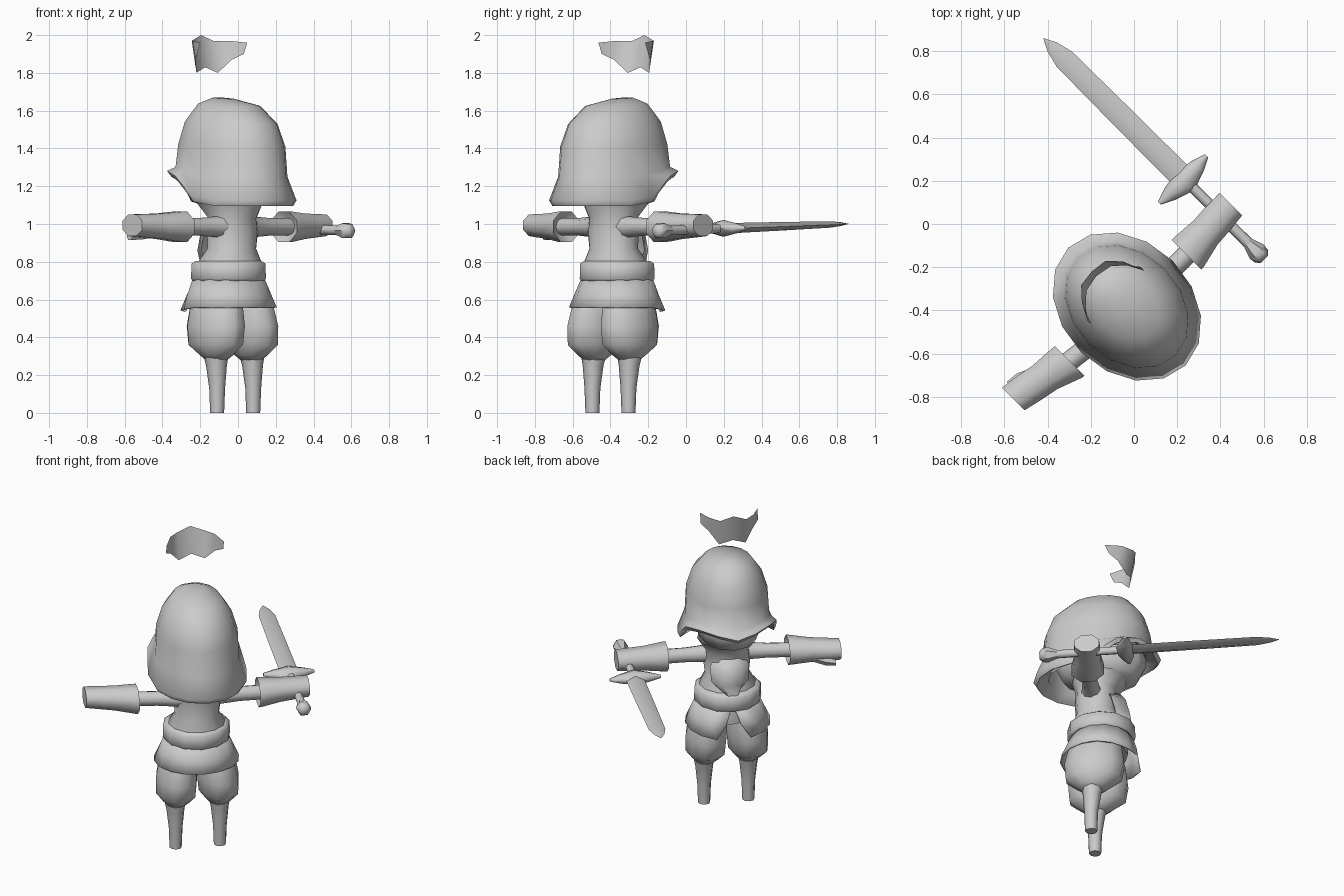
import bpy, bmesh
from math import sin, cos, pi, radians
from mathutils import Matrix

if "Cube" in bpy.data.objects:
    bpy.data.objects.remove(bpy.data.objects["Cube"])

# Figure faces local +Y with arms along X, then is turned and placed
PLACE = Matrix.Translation((-0.015, -0.4, 0)) @ Matrix.Rotation(pi / 4, 4, 'Z')

grey = bpy.data.materials.new("plain_grey")
grey.use_nodes = True
grey.diffuse_color = (0.6, 0.6, 0.6, 1)
grey.node_tree.nodes["Principled BSDF"].inputs["Base Color"].default_value = grey.diffuse_color
parts = []


def loft(name, rings, closed=True, caps=(True, True)):
    """Skin a list of equal-length point rings."""
    bm = bmesh.new()
    rows = [[bm.verts.new(p) for p in r] for r in rings]
    n = len(rows[0])
    for a, b in zip(rows, rows[1:]):
        for i in range(n if closed else n - 1):
            j = (i + 1) % n
            bm.faces.new((a[i], a[j], b[j], b[i]))
    if caps[0]:
        bm.faces.new(rows[0][::-1])
    if caps[1]:
        bm.faces.new(rows[-1])
    bmesh.ops.recalc_face_normals(bm, faces=bm.faces)
    mesh = bpy.data.meshes.new(name)
    bm.to_mesh(mesh)
    bm.free()
    mesh.transform(PLACE)
    mesh.materials.append(grey)
    ob = bpy.data.objects.new(name, mesh)
    bpy.context.collection.objects.link(ob)
    parts.append(ob)
    return ob


def ring(axis, at, a, b, ra, rb, n=10, turn=0.0):
    """Ellipse across an axis; a, b are its centre in the other two directions."""
    out = []
    for i in range(n):
        t = 2 * pi * i / n + turn
        u, v = a + ra * cos(t), b + rb * sin(t)
        out.append({'X': (at, u, v), 'Y': (u, at, v), 'Z': (u, v, at)}[axis])
    return out


# Helmet: half width, back, front, back height, front height; brim arches over the eyes
def helmet_ring(rx, back, front, zb, zf, n=16):
    out = []
    for i in range(n):
        t = 2 * pi * i / n
        y = (front + back) / 2 + (front - back) / 2 * sin(t)
        k = min(max((y + 0.05) / 0.28, 0), 1)
        k = k * k * (3 - 2 * k) * (1 + 0.3 * abs(sin(2 * t)))
        out.append((rx * cos(t), y, zb + (zf - zb) * k))
    return out


helmet = [(0.05, 0.03, 0.15, 1.66, 1.67), (0.145, -0.14, 0.23, 1.625, 1.635),
          (0.21, -0.25, 0.31, 1.53, 1.54), (0.247, -0.295, 0.345, 1.41, 1.42),
          (0.255, -0.31, 0.365, 1.25, 1.29), (0.30, -0.36, 0.41, 1.125, 1.245),
          (0.285, -0.34, 0.39, 1.095, 1.22), (0.23, -0.27, 0.32, 1.13, 1.25),
          (0.21, -0.24, 0.30, 1.35, 1.36)]
loft("helmet", [helmet_ring(*h) for h in helmet])

# Head inside the helmet
loft("head", [ring('Z', z, 0, 0.03 + s * 0.02, 0.2 * s, 0.27 * s, 12)
              for z, s in ((1.09, 0.5), (1.12, 0.85), (1.2, 1.0), (1.33, 0.98))])

# Curved fringe floating above the helmet
top, low = [], []
for x, yt, yl, zt, zl in ((0.175, 0.085, 0.11, 1.96, 1.90), (0.135, 0.185, 0.16, 1.97, 1.87),
                          (0.08, 0.245, 0.21, 1.97, 1.80), (0.0, 0.255, 0.225, 2.0, 1.83)):
    top.append((x, yt, zt))
    low.append((x, yl, zl))
for row in (top, low):
    row.extend([(-x, y, z) for x, y, z in row[2::-1]])
loft("floating_fringe", [top, low], closed=False, caps=(False, False))

# Torso with open collar, belt and front plate
loft("torso", [ring('Z', z, 0, y, rx, ry, 12) for z, y, rx, ry in (
    (0.6, 0.04, 0.18, 0.17), (0.80, 0.04, 0.175, 0.17), (0.87, 0.025, 0.135, 0.13),
    (0.96, 0.02, 0.145, 0.13), (1.03, 0.02, 0.135, 0.125), (1.11, 0.04, 0.185, 0.17))],
    caps=(True, False))
loft("belt", [ring('Z', z, 0, 0.05, r, r, 12) for z, r in (
    (0.695, 0.19), (0.71, 0.205), (0.79, 0.203), (0.805, 0.18))])
plate = []
for z, w, y in ((0.80, 0.06, 0.235), (0.86, 0.115, 0.225), (0.95, 0.12, 0.20), (1.0, 0.08, 0.165)):
    back = y - 0.085
    plate.append([(-w, back, z), (-w * 0.5, y, z), (w * 0.5, y, z), (w, back, z),
                  (w * 0.5, back, z), (-w * 0.5, back, z)])
loft("chest_plate", plate)


# Skirt, split at the front
def skirt_ring(z, rx, ry, gap, dip, n=14):
    out = []
    for i in range(n + 1):
        t = pi / 2 + gap + (2 * pi - 2 * gap) * i / n
        edge = max(sin(t), 0) * dip
        out.append((rx * cos(t), 0.05 + ry * sin(t), z - edge))
    return out


skirt = loft("skirt", [skirt_ring(0.72, 0.19, 0.185, radians(3), 0),
                       skirt_ring(0.63, 0.23, 0.22, radians(12), 0.01),
                       skirt_ring(0.56, 0.26, 0.25, radians(24), 0.025)],
             closed=False, caps=(False, False))
solid = skirt.modifiers.new("thickness", 'SOLIDIFY')
solid.thickness = 0.01

for side, word in ((1, "left"), (-1, "right")):
    # Baggy trousers and tapering shins
    loft(word + "_trouser", [ring('Z', z, side * x, y, rx, ry) for z, x, y, rx, ry in (
        (0.28, 0.13, 0.01, 0.055, 0.06), (0.305, 0.13, 0.01, 0.08, 0.10),
        (0.36, 0.13, 0.015, 0.122, 0.175), (0.46, 0.125, 0.02, 0.126, 0.188),
        (0.56, 0.115, 0.025, 0.118, 0.17), (0.64, 0.10, 0.03, 0.09, 0.14))])
    loft(word + "_shin", [ring('Z', z, side * 0.135, y, r, r, 8) for z, y, r in (
        (0.0, 0, 0.037), (0.13, 0, 0.042), (0.25, 0.005, 0.055), (0.32, 0.01, 0.07))])
    # Arm and cuffed glove; the open arm reaches slightly forward
    lean = 0 if side > 0 else 0.13
    loft(word + "_arm", [ring('X', side * x, lean * (x - 0.1), 0.985, r, r, 8) for x, r in (
        (0.06, 0.07), (0.14, 0.055), (0.25, 0.047), (0.42, 0.047))])
    glove = ((0.40, 0.0, 0.05, 0.045), (0.365, 0.0, 0.105, 0.088), (0.38, 0.0, 0.105, 0.088),
             (0.50, 0.01, 0.085, 0.073), (0.58, 0.015, 0.085, 0.068), (0.675, 0.02, 0.08, 0.062))
    loft(word + "_glove", [ring('X', side * x, y + lean * (x - 0.1),
                                0.985 + max(0, x - 0.4) * 0.03, a, b, 8, pi / 8)
                           for x, y, a, b in glove])

# Thumb on the open hand
loft("right_thumb", [ring('X', -x, y, z, r, r, 6) for x, y, z, r in (
    (0.50, 0.10, 0.96, 0.03), (0.58, 0.135, 0.945, 0.032), (0.64, 0.15, 0.935, 0.022))])


# Sword lying forward through the gripping hand
def along(name, stations, n):
    loft(name, [ring('Y', y, 0.605, 0.963 + (y + 0.28) * 0.026, rx, rz, n) for y, rx, rz in stations])


along("sword_pommel", ((-0.27, 0.025, 0.025), (-0.25, 0.042, 0.042), (-0.22, 0.046, 0.046),
                       (-0.16, 0.025, 0.025)), 6)
along("sword_grip", ((-0.2, 0.026, 0.026), (0.24, 0.024, 0.024)), 8)
along("sword_blade", ((0.24, 0.056, 0.028), (0.65, 0.054, 0.023), (1.04, 0.05, 0.017),
                      (1.12, 0.03, 0.01), (1.176, 0.001, 0.001)), 4)
loft("sword_guard", [ring('X', 0.6 + x, 0.245 + abs(x) * 0.08, 0.977, ry, rz, 8) for x, ry, rz in (
    (-0.155, 0.01, 0.01), (-0.09, 0.037, 0.027), (0, 0.06, 0.045),
    (0.09, 0.037, 0.027), (0.155, 0.01, 0.01))])

# Smooth shading with sharp creases kept
bpy.ops.object.select_all(action='DESELECT')
for ob in parts:
    ob.select_set(True)
bpy.context.view_layer.objects.active = parts[0]
bpy.ops.object.shade_smooth_by_angle(angle=radians(55))
